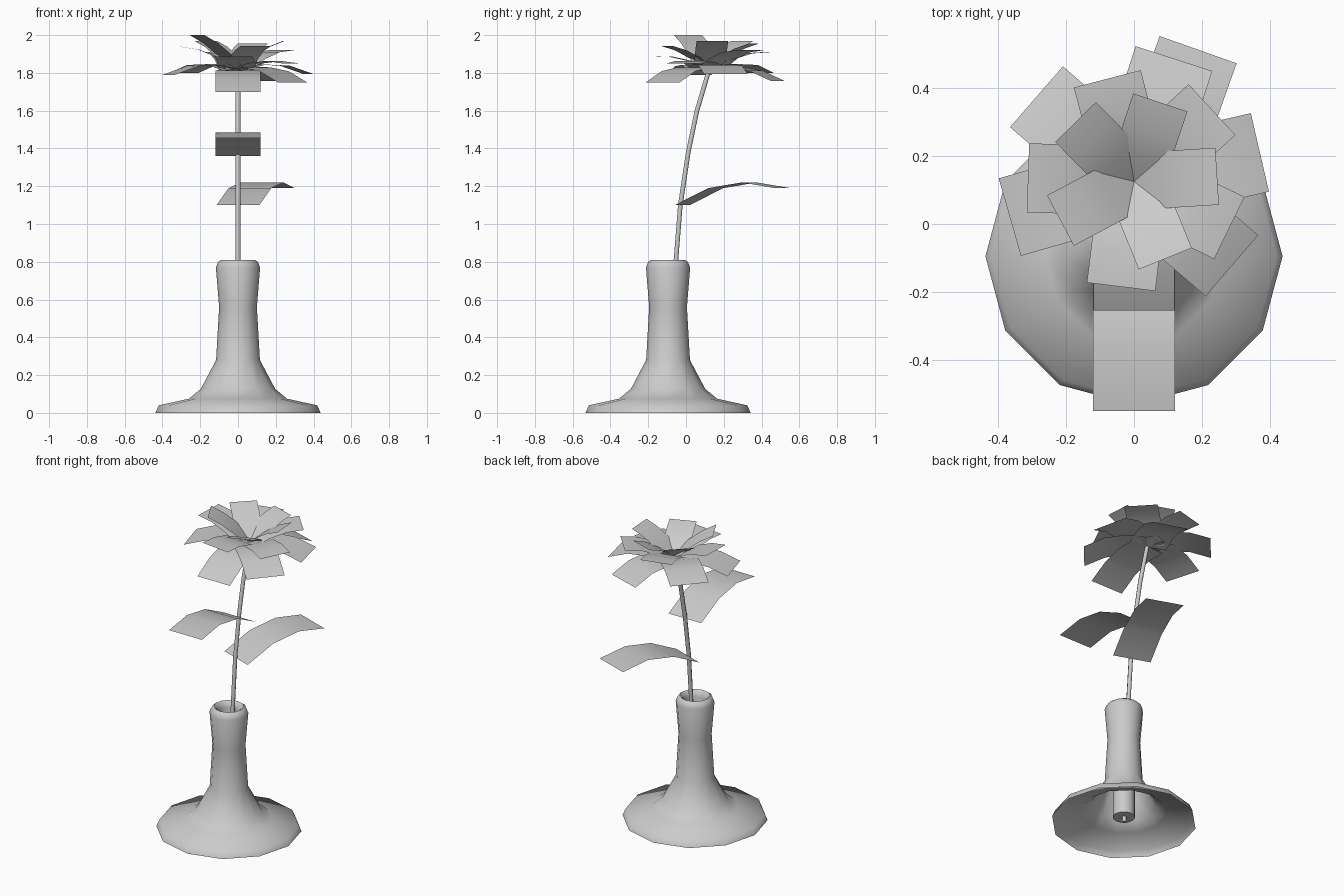
import bpy, bmesh, math
from math import radians, sin, cos, pi

if "Cube" in bpy.data.objects:
    bpy.data.objects.remove(bpy.data.objects["Cube"])


def finish(name, bm, angle=60):
    me = bpy.data.meshes.new(name)
    bm.to_mesh(me)
    bm.free()
    ob = bpy.data.objects.new(name, me)
    bpy.context.collection.objects.link(ob)
    bpy.ops.object.select_all(action='DESELECT')
    ob.select_set(True)
    bpy.context.view_layer.objects.active = ob
    bpy.ops.object.shade_smooth_by_angle(angle=radians(angle))
    return ob


def blade(name, origin, heading, length, width, tip, bend):
    """Three-segment strip arching from origin, ending at height `tip`."""
    bm = bmesh.new()
    ox, oy, oz = origin
    a = radians(heading)
    rise = tip - oz + bend
    prev = None
    for i in range(4):
        t = i / 3
        z = oz + rise * t - bend * t * t
        row = [bm.verts.new((ox + cos(a) * length * t - sin(a) * s,
                             oy + sin(a) * length * t + cos(a) * s, z))
               for s in (-width / 2, width / 2)]
        if prev:
            bm.faces.new((prev[0], row[0], row[1], prev[1]))
        prev = row
    return finish(name, bm)


# Vase: flared hollow foot, narrow neck, inner tube closed at the bottom
SIDES, VASE_Y = 12, -0.095
profile = [(.437, 0), (.42, .04), (.26, .075), (.197, .127), (.116, .28),
           (.1, .56), (.117, .77), (.106, .798), (.09, .81), (.075, .798),
           (.067, .77), (.067, .035)]
bm = bmesh.new()
rings = [[bm.verts.new((r * cos(2 * pi * k / SIDES),
                        VASE_Y + r * sin(2 * pi * k / SIDES), z))
          for k in range(SIDES)] for r, z in profile]
for lo, hi in zip(rings, rings[1:]):
    for k in range(SIDES):
        n = (k + 1) % SIDES
        bm.faces.new((lo[k], lo[n], hi[n], hi[k]))
bm.faces.new(rings[-1])
finish("vase", bm)

# Stem: thin bent tube
cu = bpy.data.curves.new("stem", 'CURVE')
cu.dimensions = '3D'
cu.bevel_depth = .014
cu.bevel_resolution = 1
cu.use_fill_caps = True
path = [(-.092, 0), (-.075, .45), (-.053, .81), (-.03, 1.1),
        (.012, 1.38), (.058, 1.6), (.122, 1.815)]
sp = cu.splines.new('POLY')
sp.points.add(len(path) - 1)
for p, (y, z) in zip(sp.points, path):
    p.co = (0, y, z, 1)
bpy.context.collection.objects.link(bpy.data.objects.new("stem", cu))

# Two leaves
blade("leaf_back", (0, -.02, 1.10), 70.5, .565, .24, 1.19, .27)
blade("leaf_front", (0, .012, 1.36), -90, .562, .24, 1.455, .27)

# Petal layers: (length, width, base z, bend, [(heading, tip height), ...])
layers = {
    "outer": (.38, .237, 1.812, .17, [(-90, 1.70), (-40.7, 1.75), (13, 1.795),
                                      (72, 1.757), (139, 1.80), (196, 1.79)]),
    "middle": (.312, .203, 1.815, .11, [(-97, 1.885), (-26, 1.85), (42.7, 1.92),
                                        (104.6, 1.91), (178, 1.94)]),
    "inner": (.245, .168, 1.818, .08, [(-68, 1.943), (3.6, 1.97), (71.6, 1.955),
                                       (134.5, 1.97), (208, 2.0)]),
}
for layer, (length, width, z, bend, petals) in layers.items():
    for i, (heading, tip) in enumerate(petals):
        blade(f"{layer}_petal_{i + 1}", (0, .125, z), heading, length, width, tip, bend)
